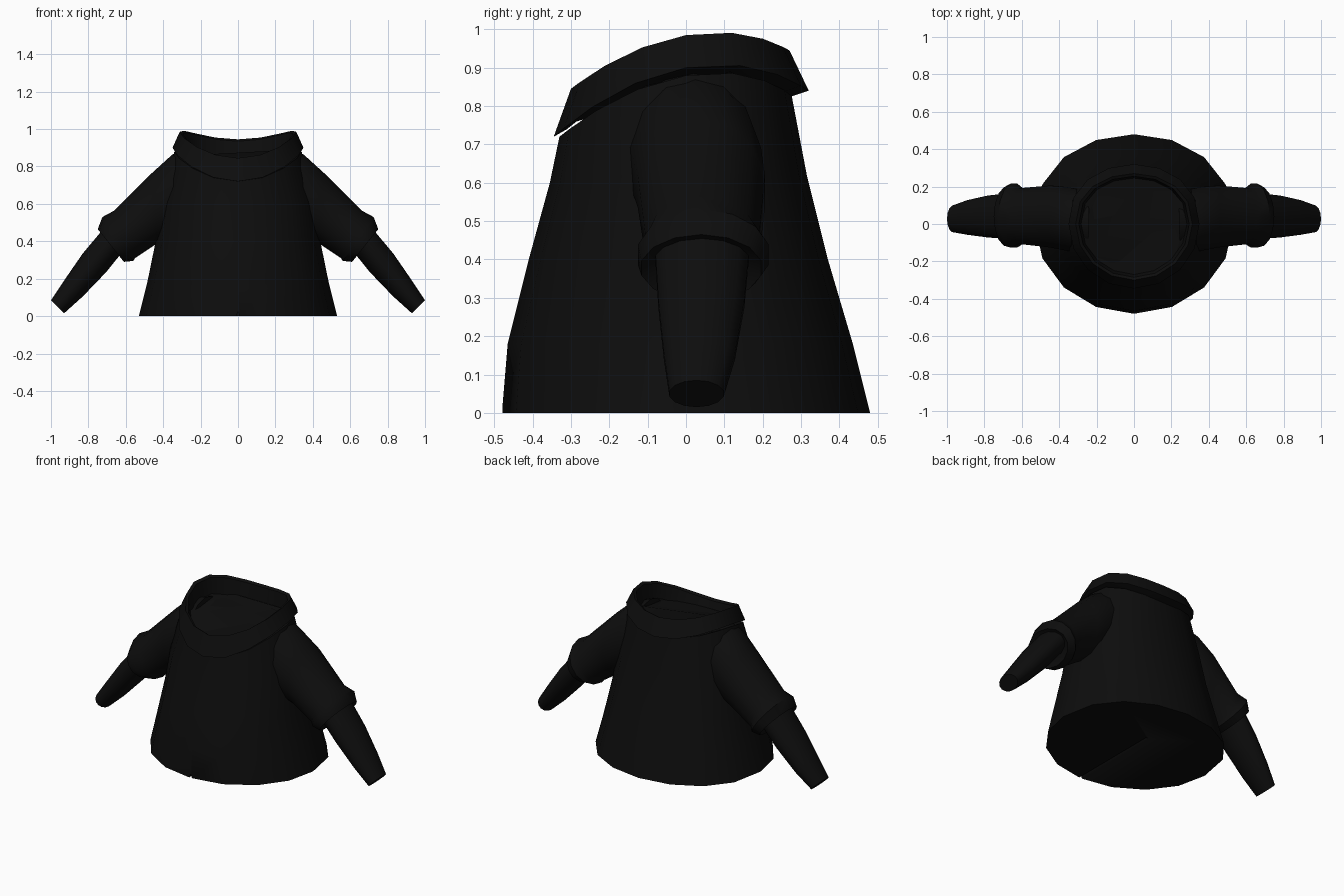
import bpy, bmesh, math
from mathutils import Vector

cube = bpy.data.objects.get("Cube")
if cube:
    bpy.data.objects.remove(cube, do_unlink=True)

black = bpy.data.materials.new("black cloth")
black.use_nodes = True
colour = (0.004, 0.004, 0.004, 1)
black.diffuse_color = colour
black.node_tree.nodes["Principled BSDF"].inputs["Base Color"].default_value = colour


def loft(name, rings, angle=40):
    """Skin a list of equal-length point rings and cap both ends."""
    bm = bmesh.new()
    loops = [[bm.verts.new(p) for p in ring] for ring in rings]
    n = len(loops[0])
    for a, b in zip(loops, loops[1:]):
        for i in range(n):
            j = (i + 1) % n
            bm.faces.new((a[i], a[j], b[j], b[i]))
    bm.faces.new(loops[0])
    bm.faces.new(loops[-1])
    bmesh.ops.recalc_face_normals(bm, faces=bm.faces)
    mesh = bpy.data.meshes.new(name)
    bm.to_mesh(mesh)
    bm.free()
    mesh.materials.append(black)
    obj = bpy.data.objects.new(name, mesh)
    bpy.context.collection.objects.link(obj)
    bpy.ops.object.select_all(action="DESELECT")
    obj.select_set(True)
    bpy.context.view_layer.objects.active = obj
    bpy.ops.object.shade_smooth_by_angle(angle=math.radians(angle))
    return obj


def torso_ring(rx, front, back, z_front, z_side, z_back, n=16):
    """Horizontal ring whose height dips towards the front and the back."""
    ring = []
    lean, dip = (z_back - z_front) / 2, (z_back + z_front) / 2 - z_side
    for i in range(n):
        a = math.tau * i / n
        c, t = math.cos(a), math.sin(a)
        y = back * t ** 0.85 if t > 0.001 else front * t
        ring.append(Vector((rx * c, y, z_side + lean * t + dip * t * t)))
    return ring


def sleeve_ring(side, top_x, top_z, low_x, low_z, y0, y1, n=14):
    """Tilted oval spanning a top point and a bottom point of the sleeve."""
    top, low = Vector((top_x, 0, top_z)), Vector((low_x, 0, low_z))
    ring = []
    for i in range(n):
        a = math.tau * i / n
        p = (top + low) / 2 + (top - low) / 2 * math.cos(a)
        p.y = (y0 + y1) / 2 + (y1 - y0) / 2 * math.sin(a)
        p.x *= side
        ring.append(p)
    return ring


# Flared body of the garment
body = loft("body", [torso_ring(*r) for r in (
    (0.53, 0.48, 0.48, 0, 0, 0),
    (0.485, 0.465, 0.435, 0.18, 0.18, 0.18),
    (0.44, 0.41, 0.37, 0.4, 0.4, 0.4),
    (0.41, 0.355, 0.315, 0.6, 0.62, 0.62),
    (0.34, 0.33, 0.275, 0.72, 0.88, 0.83))])

# Shallow split at the front hem, running under the base
groove = loft("hem_groove", [
    [Vector((-0.018, y, -0.02)), Vector((0.018, y, -0.02)), Vector((0, y, 0.025))]
    for y in (-0.6, 0.12)])
cut = body.modifiers.new("hem split", "BOOLEAN")
cut.operation, cut.object = "DIFFERENCE", groove
bpy.context.view_layer.objects.active = body
bpy.ops.object.modifier_apply(modifier=cut.name)
bpy.data.objects.remove(groove, do_unlink=True)

# Folded collar: underside, flap edge, rim, inner wall
loft("collar", [torso_ring(*r) for r in (
    (0.30, 0.31, 0.26, 0.74, 0.89, 0.82),
    (0.35, 0.345, 0.32, 0.72, 0.9, 0.84),
    (0.312, 0.30, 0.27, 0.845, 0.985, 0.945),
    (0.295, 0.285, 0.255, 0.835, 0.975, 0.935),
    (0.28, 0.27, 0.245, 0.79, 0.86, 0.84))], 35)

# Sleeves with a thick cuff, and the narrower lower sleeves
for side, label in ((1, "left"), (-1, "right")):
    loft(label + "_upper_sleeve", [sleeve_ring(side, *r) for r in (
        (0.24, 0.9, 0.28, 0.5, -0.15, 0.18),
        (0.35, 0.865, 0.34, 0.42, -0.15, 0.2),
        (0.46, 0.765, 0.43, 0.39, -0.13, 0.21),
        (0.66, 0.565, 0.55, 0.31, -0.11, 0.195),
        (0.725, 0.53, 0.56, 0.295, -0.13, 0.22),
        (0.75, 0.465, 0.61, 0.29, -0.12, 0.2),
        (0.72, 0.45, 0.615, 0.34, -0.085, 0.165))])
    loft(label + "_lower_sleeve", [sleeve_ring(side, *r) for r in (
        (0.70, 0.49, 0.58, 0.39, -0.085, 0.17),
        (0.83, 0.335, 0.705, 0.235, -0.075, 0.155),
        (0.93, 0.19, 0.83, 0.105, -0.06, 0.13),
        (1.0, 0.085, 0.93, 0.015, -0.045, 0.1))])
